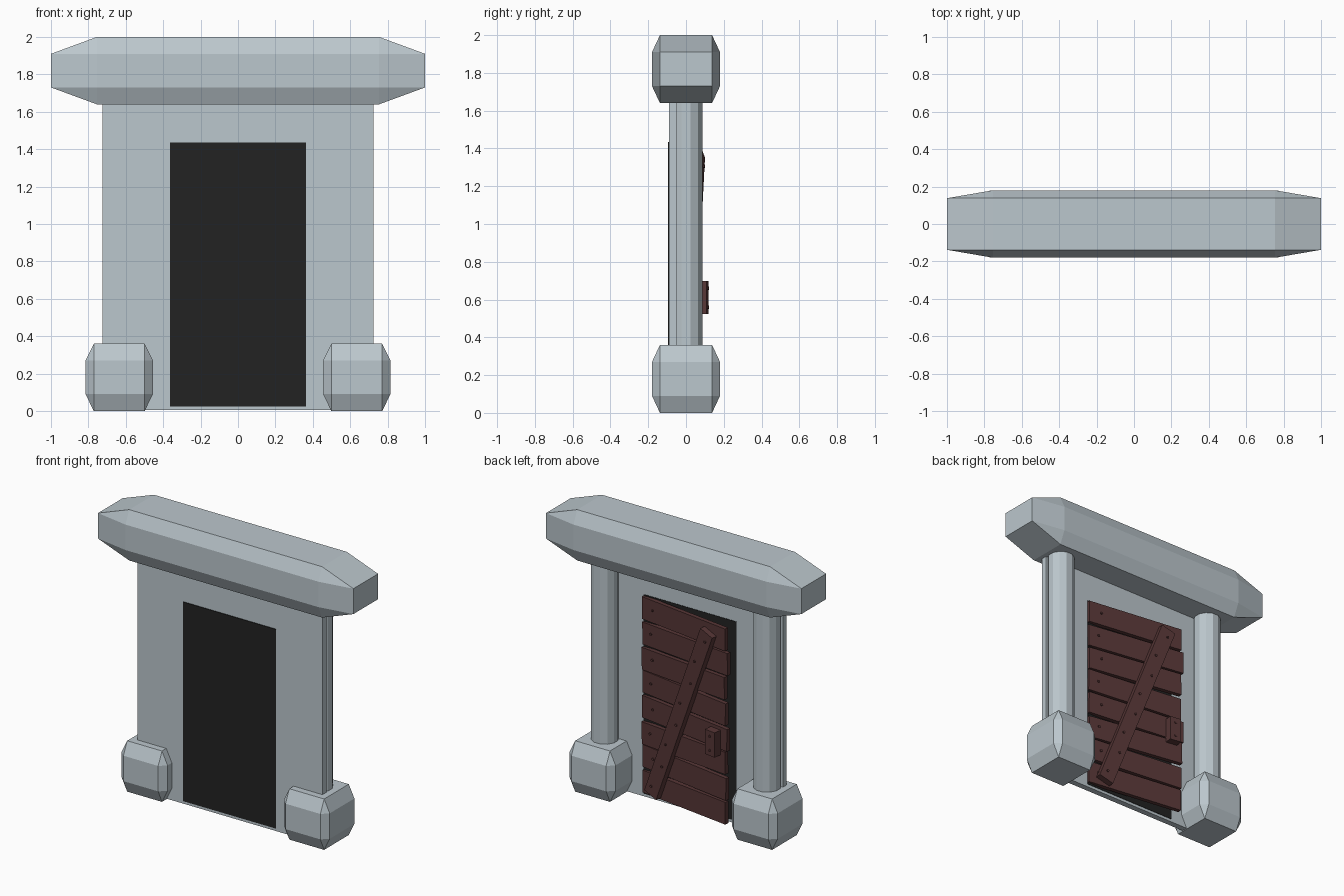
import bpy, bmesh, math, random
from mathutils import Matrix, Vector

if "Cube" in bpy.data.objects:
    bpy.data.objects.remove(bpy.data.objects["Cube"])

random.seed(4)


def material(name, rgb):
    m = bpy.data.materials.new(name)
    m.diffuse_color = (*rgb, 1)
    m.use_nodes = True
    m.node_tree.nodes["Principled BSDF"].inputs["Base Color"].default_value = m.diffuse_color
    return m


stone = material("pale stone", (0.50, 0.57, 0.61))
black = material("dark opening", (0.016, 0.016, 0.016))
wood = material("red brown wood", (0.095, 0.037, 0.037))


def finish(bm, name, mat, matrix=Matrix()):
    bmesh.ops.recalc_face_normals(bm, faces=bm.faces)
    me = bpy.data.meshes.new(name)
    bm.to_mesh(me)
    bm.free()
    me.transform(matrix)
    me.materials.append(mat)
    ob = bpy.data.objects.new(name, me)
    bpy.context.collection.objects.link(ob)
    return ob


def box(name, mat, centre, size, matrix=Matrix(), tilt=0.0):
    """Box with an optional tilt in the x-z plane."""
    bm = bmesh.new()
    bmesh.ops.create_cube(bm, size=1, matrix=Matrix.Diagonal((*size, 1)))
    return finish(bm, name, mat,
                  matrix @ Matrix.Translation(centre) @ Matrix.Rotation(tilt, 4, 'Y'))


def cylinder(name, mat, centre, radius, depth, sides, matrix=Matrix(), turn=Matrix()):
    bm = bmesh.new()
    bmesh.ops.create_cone(bm, cap_ends=True, segments=sides, radius1=radius,
                          radius2=radius, depth=depth)
    return finish(bm, name, mat, matrix @ Matrix.Translation(centre) @ turn)


def chamfered_block(name, mat, centre, outer, inner):
    """Hull of six inset faces: outer and inner are half sizes."""
    bm = bmesh.new()
    for axis in range(3):
        half = [outer[i] if i == axis else inner[i] for i in range(3)]
        for sx in (-1, 1):
            for sy in (-1, 1):
                for sz in (-1, 1):
                    bm.verts.new((sx * half[0], sy * half[1], sz * half[2]))
    bmesh.ops.convex_hull(bm, input=bm.verts)
    bmesh.ops.dissolve_limit(bm, angle_limit=0.01, verts=bm.verts, edges=bm.edges)
    return finish(bm, name, mat, Matrix.Translation(centre))


# Stone frame
chamfered_block("lintel", stone, (0, 0, 1.82), (1.0, 0.18, 0.18), (0.755, 0.138, 0.09))
for side, x in (("left", -0.635), ("right", 0.635)):
    chamfered_block(side + "_base", stone, (x, 0, 0.18), (0.18, 0.18, 0.18),
                    (0.136, 0.138, 0.09))
    cylinder(side + "_column", stone, (x, 0, 1.0), 0.09, 1.4, 12,
             turn=Matrix.Rotation(math.radians(15), 4, 'Z'))
box("wall", stone, (0, -0.069, 0.86), (1.45, 0.042, 1.71))

# Dark doorway showing on both sides of the wall
box("doorway", black, (0, -0.07, 0.73), (0.725, 0.05, 1.41))

# Door hangs slightly ajar; local x runs from the hinge to -0.73, y points outward
door = Matrix.Translation((0.365, -0.03, 0)) @ Matrix.Rotation(math.radians(-7.8), 4, 'Z')
face_out = Matrix.Rotation(math.radians(90), 4, 'X')


def nail(name, x, y, z):
    cylinder(name, wood, (x, y, z), 0.009, 0.012, 6, door, face_out)


# Horizontal planks, each a little uneven
count, low, high = 8, 0.03, 1.435
pitch = (high - low) / count
for i in range(count):
    z = low + pitch * (i + 0.5)
    length = 0.73 + random.uniform(-0.015, 0.02)
    tilt = math.radians(random.uniform(-1.3, 1.3)) if 0 < i < count - 1 else 0
    push = random.uniform(-0.004, 0.006)
    box(f"plank_{i + 1}", wood, (-length / 2, push - 0.015, z),
        (length, 0.03, pitch - 0.018), door, tilt)
    nail(f"plank_nail_{i + 1}", -0.075 - 0.02 * (i % 2), push + 0.002, z + 0.01)

# Diagonal brace with a row of nails
start, end = Vector((-0.11, 0.02, 0.07)), Vector((-0.60, 0.02, 1.37))
run = end - start
box("diagonal_brace", wood, (start + end) / 2, (0.11, 0.045, run.length), door,
    math.atan2(run.x, run.z))
for i in range(8):
    p = start + run * (0.05 + 0.9 * i / 7)
    nail(f"brace_nail_{i + 1}", p.x + 0.015 * (-1) ** i, 0.044, p.z)

# Door handle block
box("handle", wood, (-0.645, 0.025, 0.61), (0.085, 0.065, 0.175), door)
for i, z in enumerate((0.56, 0.66)):
    nail(f"handle_nail_{i + 1}", -0.645, 0.058, z)
